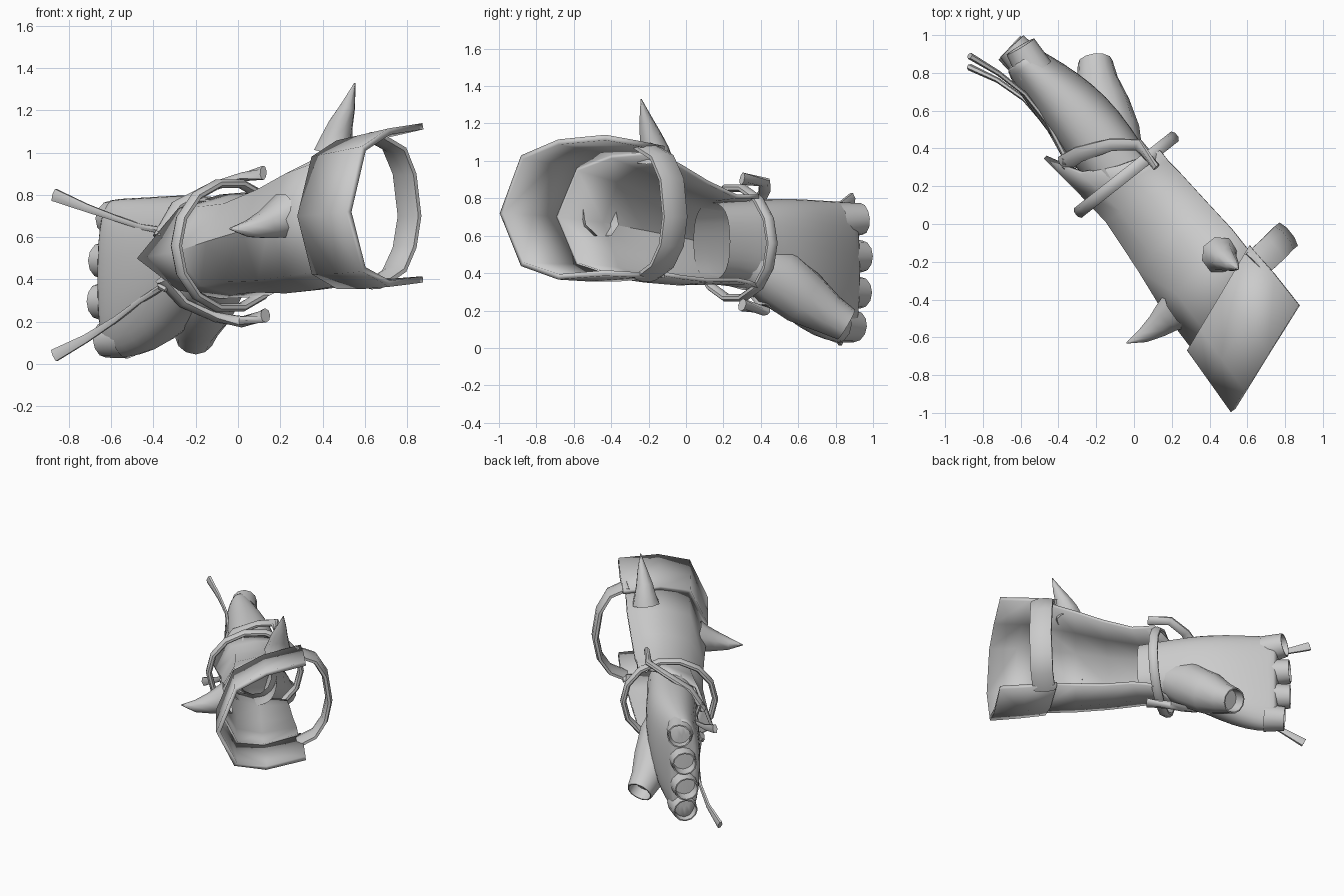
import bpy, bmesh, math
from mathutils import Vector

if "Cube" in bpy.data.objects:
    bpy.data.objects.remove(bpy.data.objects["Cube"])

U = Vector((-0.62, 0.785, 0)).normalized()   # along the arm, elbow to fingers
V = Vector((0.785, 0.62, 0)).normalized()    # across the arm, towards the palm
up = Vector((0, 0, 1))


def P(u, v, z):
    return U * u + V * v + Vector((0, 0, z))


def loft(name, rings, closed=True, caps=(False, False), loop=False, thick=0, sub=0, angle=50):
    bm = bmesh.new()
    rows = [[bm.verts.new(p) for p in r] for r in rings]
    n = len(rows[0])
    pairs = list(zip(rows, rows[1:])) + ([(rows[-1], rows[0])] if loop else [])
    for a, b in pairs:
        for i in range(n if closed else n - 1):
            j = (i + 1) % n
            bm.faces.new((a[i], a[j], b[j], b[i]))
    for row, cap in zip((rows[0], rows[-1]), caps):
        if cap:
            bm.faces.new(row)
    bmesh.ops.recalc_face_normals(bm, faces=bm.faces)
    me = bpy.data.meshes.new(name)
    bm.to_mesh(me)
    bm.free()
    ob = bpy.data.objects.new(name, me)
    bpy.context.collection.objects.link(ob)
    if thick:
        m = ob.modifiers.new("thickness", 'SOLIDIFY')
        m.thickness, m.offset = thick, 0
    if sub:
        m = ob.modifiers.new("smooth", 'SUBSURF')
        m.levels = m.render_levels = sub
    bpy.context.view_layer.objects.active = ob
    ob.select_set(True)
    bpy.ops.object.shade_smooth_by_angle(angle=math.radians(angle))
    ob.select_set(False)
    return ob


def sweep(name, pts, sizes, side, n=8, loop=False, caps=True):
    """Elliptical section: sizes = (half width along side, half thickness) per point."""
    pts = [Vector(p) for p in pts]
    rings, k = [], len(pts)
    for i, p in enumerate(pts):
        a = pts[(i - 1) % k] if loop else pts[max(i - 1, 0)]
        b = pts[(i + 1) % k] if loop else pts[min(i + 1, k - 1)]
        t = (b - a).normalized()
        s = (side - t * side.dot(t)).normalized()
        nr = t.cross(s)
        w, h = sizes[i] if isinstance(sizes, list) else sizes
        rings.append([p + s * w * math.cos(q) + nr * h * math.sin(q)
                      for q in (2 * math.pi * (j + .5) / n for j in range(n))])
    ends = caps and not loop
    return loft(name, rings, caps=(ends, ends), loop=loop)


# C-shaped plate section, open towards the palm
VF = [1, .55, .2, 0, .2, .55, 1]
ZF = [1, .94, .74, 0, -.8, -1, -.94]


def plate(u0, u1, v0, v1, lo, mid, hi, power=1.0):
    return [P(u0 + (u1 - u0) * f ** power, v0 + (v1 - v0) * f,
              mid + (z * (hi - mid) if z > 0 else z * (mid - lo))) for f, z in zip(VF, ZF)]


# flared elbow cuff
loft("elbow_cuff", [plate(-.70, -.47, -.18, .41, .37, .70, 1.065),
                    plate(-.90, -.67, -.19, .42, .37, .71, 1.095),
                    plate(-1.10, -.88, -.20, .42, .38, .72, 1.125)], closed=False, thick=.03)

# forearm guard, with pointed flange over the back of the hand
loft("forearm_guard", [plate(-.75, -.51, -.16, .39, .385, .70, 1.045),
                       plate(-.45, -.34, -.155, .39, .36, .67, .97),
                       plate(-.20, -.15, -.125, .375, .345, .63, .885),
                       plate(.10, .06, -.10, .36, .35, .58, .81),
                       plate(.32, .15, -.12, .35, .34, .53, .81, .5),
                       plate(.57, .22, -.15, .35, .32, .50, .81, .4)],
     closed=False, thick=.022)

# strap that closes the elbow cuff on the open side
sweep("elbow_strap", [P(-.57, .37, 1.075), P(-.56, .50, 1.02), P(-.55, .57, .90), P(-.55, .60, .70),
                      P(-.55, .57, .55), P(-.56, .50, .44), P(-.57, .37, .375)], (.085, .025), U)

# wrist ring
ring = [P(.23, .13 + .32 * math.cos(a), .56 + .30 * math.sin(a))
        for a in (2 * math.pi * i / 14 for i in range(14))]
sweep("wrist_ring", ring, (.035, .022), U, loop=True)

# open prongs curling around the wrist
sweep("upper_prong", [(-.37, .32, .60), (-.29, .37, .75), (-.12, .42, .84), (.02, .42, .885), (.12, .30, .905)],
      [(.05, .025), (.045, .022), (.035, .02), (.035, .02), (.035, .02)], U)
sweep("lower_prong", [(-.36, .32, .40), (-.26, .37, .29), (-.10, .42, .22), (.02, .42, .20), (.13, .30, .23)],
      [(.05, .025), (.045, .022), (.035, .025), (.035, .028), (.035, .03)], U)

# laces with flattened ends
lace = [(.018, .015), (.014, .012), (.016, .012), (.022, .014), (.034, .018)]
sweep("upper_lace", [(-.35, .33, .63), (-.46, .54, .65), (-.58, .69, .69), (-.72, .80, .74), (-.87, .89, .80)], lace, up, 6)
sweep("lower_lace", [(-.35, .33, .37), (-.46, .52, .30), (-.58, .66, .21), (-.72, .76, .12), (-.87, .83, .04)], lace, up, 6)
for name, z in (("upper_knot", .63), ("lower_knot", .37)):
    sweep(name, [(-.34, .31, z - .02), (-.36, .33, z), (-.37, .35, z + .02)],
          [(.012, .012), (.025, .025), (.012, .012)], up, 6)

# curved spikes on the guard, flared at the base
sp = [(.10, .10), (.08, .08), (.062, .062), (.037, .037), (.003, .003)]
sweep("top_spike", [(.455, -.165, 1.0), (.465, -.17, 1.06), (.485, -.19, 1.13), (.52, -.215, 1.22), (.553, -.24, 1.33)],
      sp, V, caps=False)
sweep("side_spike", [(.23, -.455, .70), (.18, -.49, .68), (.13, -.535, .66), (.05, -.59, .64), (-.04, -.63, .64)],
      [(w * 1.15, h * 1.15) for w, h in sp], up, caps=False)


# hand of the glove: rounded-box sections along the arm
def palm(u, vc, rv, zc, rz, n=16):
    out = []
    for i in range(n):
        c, s = math.cos(2 * math.pi * i / n), math.sin(2 * math.pi * i / n)
        out.append(P(u, vc + rv * math.copysign(abs(c) ** .85, c), zc + rz * math.copysign(abs(s) ** .75, s)))
    return out


loft("glove_hand", [palm(.08, .12, .16, .57, .21), palm(.25, .12, .17, .57, .22), palm(.42, .125, .185, .54, .26),
                    palm(.62, .125, .185, .475, .33), palm(.82, .105, .16, .42, .375),
                    palm(.98, .08, .125, .405, .385), palm(1.05, .075, .10, .405, .38),
                    palm(1.06, .075, .09, .405, .37)],
     caps=(False, True), sub=1)


# hollow cut-off finger and thumb sleeves: path of points, radius at each
def sleeve(name, pts, radii):
    inner = pts[-2].lerp(pts[-1], .3)
    dirs = [(pts[min(i + 1, len(pts) - 1)] - pts[max(i - 1, 0)]).normalized() for i in range(len(pts))]
    spec = list(zip(pts, radii, dirs))
    spec += [(pts[-1], radii[-1] * .9, dirs[-1]), (inner, radii[-1] * .85, dirs[-1])]
    rings = []
    for p, r, t in spec:
        s = (up - t * up.dot(t)).normalized()
        q = t.cross(s)
        rings.append([p + (s * math.cos(k * math.pi / 6) + q * math.sin(k * math.pi / 6)) * r for k in range(12)])
    loft(name, rings, caps=(False, True))


for i, (u, v, z) in enumerate([(1.11, .11, .69), (1.14, .075, .49), (1.14, .06, .295), (1.10, .065, .115)]):
    sleeve(f"finger_sleeve_{i + 1}", [P(.96, .09, z * .96 + .016), P(u, v, z)], [.10, .085])
sleeve("thumb_sleeve", [P(.26, .13, .50), P(.45, .19, .39), P(.60, .255, .27), P(.72, .32, .18), P(.80, .37, .125)],
       [.12, .165, .15, .11, .092])
